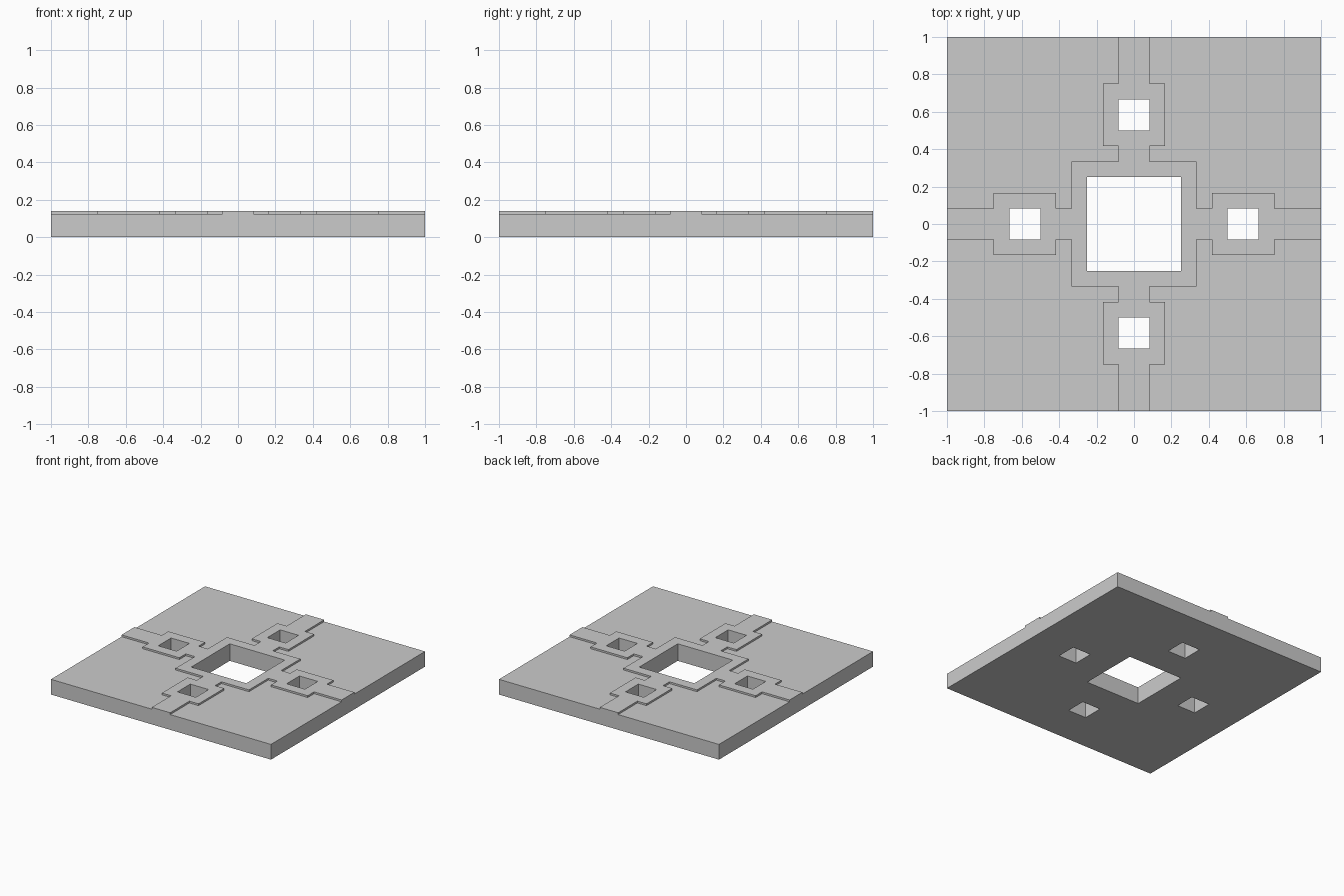
import bpy, bmesh

if "Cube" in bpy.data.objects:
    bpy.data.objects.remove(bpy.data.objects["Cube"])

U = 1 / 12            # layout module
SLAB, TRIM = 0.125, 0.015
CUTS = [0, 1, 2, 3, 4, 5, 6, 8, 9, 12]
LINES = [-c for c in reversed(CUTS[1:])] + CUTS


def split(x, y):
    a, b = abs(x) / U, abs(y) / U
    return max(a, b), min(a, b)      # distance along / across the arm


def is_hole(x, y):
    along, across = split(x, y)
    return along < 3 or (6 < along < 8 and across < 1)


def is_trim(x, y):
    along, across = split(x, y)
    return along < 4 or across < 1 or (5 < along < 9 and across < 2)


bm = bmesh.new()
verts = {(x, y): bm.verts.new((x * U, y * U, 0)) for x in LINES for y in LINES}

# Floor layout with the five square openings left out
for x0, x1 in zip(LINES, LINES[1:]):
    for y0, y1 in zip(LINES, LINES[1:]):
        if not is_hole((x0 + x1) / 2 * U, (y0 + y1) / 2 * U):
            bm.faces.new([verts[p] for p in ((x0, y0), (x1, y0), (x1, y1), (x0, y1))])
bmesh.ops.delete(bm, geom=[v for v in bm.verts if not v.link_faces], context='VERTS')


def raise_faces(faces, height):
    new = bmesh.ops.extrude_face_region(bm, geom=faces)["geom"]
    bmesh.ops.translate(bm, vec=(0, 0, height),
                        verts=[g for g in new if isinstance(g, bmesh.types.BMVert)])
    return [g for g in new if isinstance(g, bmesh.types.BMFace)]


# Slab thickness, then the raised cross-shaped border
top = raise_faces(bm.faces[:], SLAB)
top = [f for f in top if all(v.co.z > SLAB / 2 for v in f.verts)]
raise_faces([f for f in top if is_trim(*f.calc_center_median().xy)], TRIM)

bmesh.ops.recalc_face_normals(bm, faces=bm.faces[:])
bmesh.ops.dissolve_limit(bm, angle_limit=0.01, verts=bm.verts[:], edges=bm.edges[:])

mesh = bpy.data.meshes.new("floor_tile")
bm.to_mesh(mesh)
bm.free()
bpy.context.collection.objects.link(bpy.data.objects.new("floor_tile", mesh))
